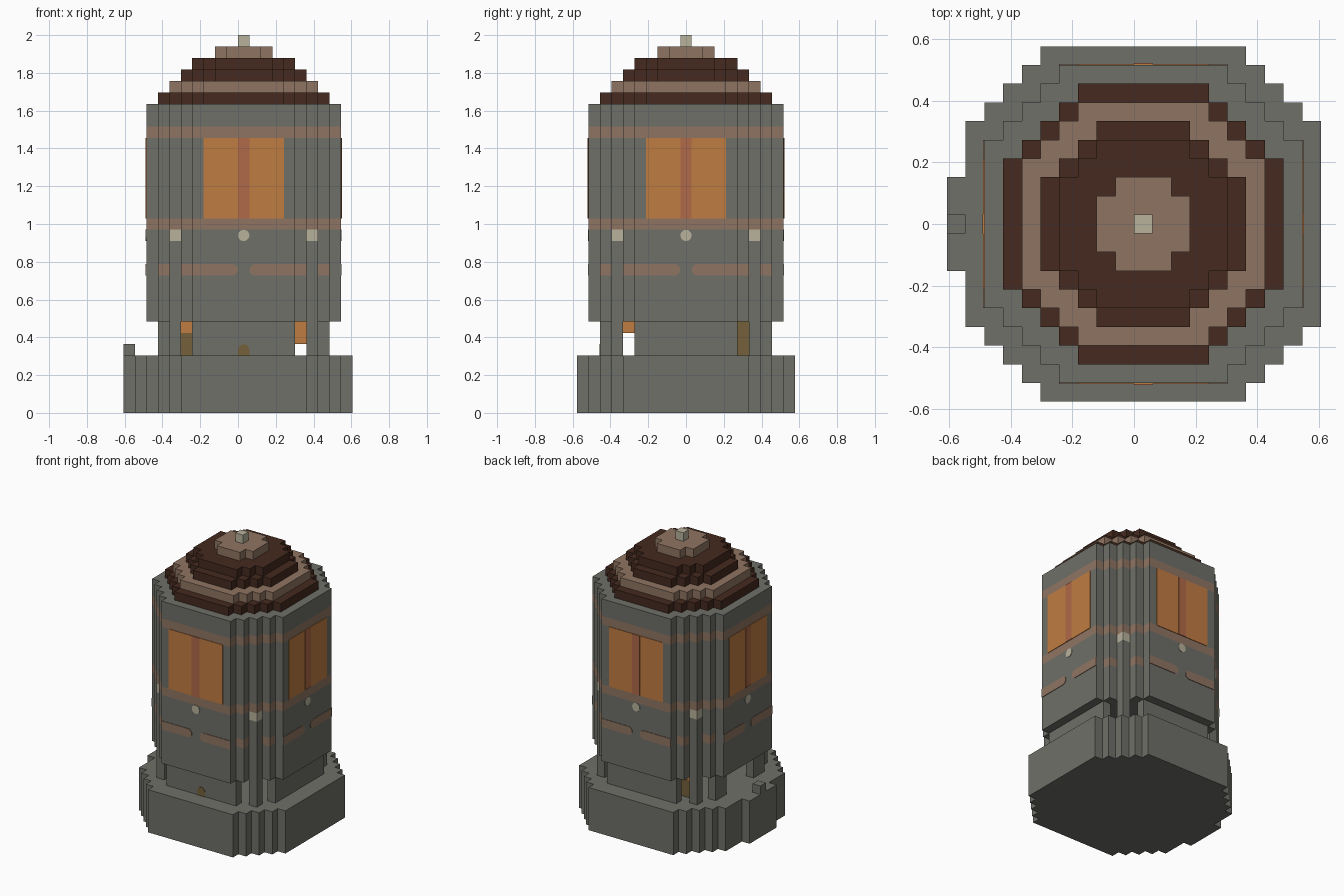
import bpy, bmesh, math
from mathutils import Matrix

if "Cube" in bpy.data.objects:
    bpy.data.objects.remove(bpy.data.objects["Cube"])

U = 2 / 33                                  # edge of one block
PLACE = Matrix.Translation((U / 2, 0, 0)) @ Matrix.Scale(U, 4)
COLOURS = {
    "stone_grey": (0.156, 0.162, 0.138),
    "dark_brown": (0.060, 0.023, 0.014),
    "tan": (0.275, 0.175, 0.122),
    "amber": (0.527, 0.202, 0.054),
    "red_clay": (0.434, 0.144, 0.065),
    "ivory": (0.479, 0.445, 0.333),
    "olive": (0.178, 0.117, 0.042),
}
NAMES = list(COLOURS)
MATS = []
for name, rgb in COLOURS.items():
    m = bpy.data.materials.new(name)
    m.use_nodes = True
    m.diffuse_color = (*rgb, 1)
    bsdf = m.node_tree.nodes["Principled BSDF"]
    bsdf.inputs["Base Color"].default_value = (*rgb, 1)
    bsdf.inputs["Roughness"].default_value = 0.9
    MATS.append(m)


def finish(name, bm, rule, turn=0):
    """Colour the faces by a rule and place the part (block units -> world)."""
    bmesh.ops.recalc_face_normals(bm, faces=bm.faces)
    mesh = bpy.data.meshes.new(name)
    used = []
    for f in bm.faces:
        colour = rule(f.calc_center_median()) if callable(rule) else rule
        if colour not in used:
            used.append(colour)
            mesh.materials.append(MATS[NAMES.index(colour)])
        f.material_index = used.index(colour)
    bm.transform(PLACE @ Matrix.Rotation(math.radians(turn), 4, "Z"))
    bm.to_mesh(mesh)
    bm.free()
    ob = bpy.data.objects.new(name, mesh)
    bpy.context.collection.objects.link(ob)
    return ob


def stepped_outline(flat, reach):
    """Octagon with staircase corners: flat side half length, half width."""
    quarter = [(reach, flat)]
    x, y = reach, flat
    while x > flat:
        quarter += [(x - 1, y), (x - 1, y + 1)]
        x, y = x - 1, y + 1
    pts = []
    for k in range(4):
        c, s = [(1, 0), (0, 1), (-1, 0), (0, -1)][k]
        pts += [(px * c - py * s, px * s + py * c) for px, py in quarter]
    return pts


def loft(name, outline, levels, rule):
    """Stack the outline through the levels and cap both ends."""
    bm = bmesh.new()
    rings = [[bm.verts.new((x, y, z)) for x, y in outline] for z in levels]
    n = len(outline)
    for a, b in zip(rings, rings[1:]):
        for i in range(n):
            j = (i + 1) % n
            bm.faces.new((a[i], a[j], b[j], b[i]))
    bm.faces.new(rings[0])
    bm.faces.new(rings[-1])
    return finish(name, bm, rule)


def block(name, x, y, z, rule, turn=0):
    """Box between ranges."""
    bm = bmesh.new()
    bmesh.ops.create_cube(bm, size=1)
    for v in bm.verts:
        v.co = [r[0] if c < 0 else r[1] for c, r in zip(v.co, (x, y, z))]
    return finish(name, bm, rule, turn)


def plate(name, pts, y, rule, turn=0, thick=0.06):
    """Thin plate lying on a wall that faces -y."""
    bm = bmesh.new()
    face = bm.faces.new([bm.verts.new((px, y, pz)) for px, pz in pts])
    out = bmesh.ops.extrude_face_region(bm, geom=[face])["geom"]
    for v in out:
        if isinstance(v, bmesh.types.BMVert):
            v.co.y -= thick
    return finish(name, bm, rule, turn)


def arc(cx, cz, r, start, end, n):
    angles = [math.radians(start + (end - start) * i / n) for i in range(n + 1)]
    return [(cx + r * math.cos(a), cz + r * math.sin(a)) for a in angles]


# Base with the entrance step
loft("base", stepped_outline(5.5, 9.5), (0, 5), "stone_grey")
block("entrance_step", (-10.5, -9.5), (-2.5, 2.5), (0, 5), "stone_grey")
block("step_post", (-10.5, -9.5), (-0.5, 0.5), (5, 6), "stone_grey")


# Main body: bands by height, corner posts by position
def body_colour(c):
    side, corner = max(abs(c.x), abs(c.y)), min(abs(c.x), abs(c.y)) > 5.5
    if 16 < c.z < 17 or 24 < c.z < 25:
        return "tan"
    if 12 < c.z < 13 and not corner and side < 8:
        return "tan"
    if 15 < c.z < 16 and corner:
        return "ivory"
    return "stone_grey"


loft("body", stepped_outline(4.5, 8.5), (8, 12, 13, 15, 16, 17, 24, 25, 27), body_colour)

# Painted details and lower walls on each of the four sides
for side, turn in (("front", 0), ("left", 90), ("back", 180), ("right", 270)):
    block(side + "_window", (-3.5, 3.5), (-8.56, -8.4), (17, 24), "amber", turn)
    block(side + "_window_bar", (-0.5, 0.5), (-8.6, -8.4), (17, 24), "red_clay", turn)
    plate(side + "_button", arc(0, 15.5, 0.5, 0, 330, 11), -8.5, "ivory", turn)
    for s, label in ((-1, "a"), (1, "b")):
        end = [(s * px, pz) for px, pz in arc(1, 12.5, 0.5, 90, 270, 8)]
        plate(side + "_stripe_" + label, end + [(s * 4.5, 12), (s * 4.5, 13)],
              -8.5, "tan", turn)
        block(side + "_corner_post_" + label, (-6.5, -5.5), (-6.5, -5.5), (5, 8),
              "stone_grey", turn) if s < 0 else None
    if side == "right":                     # doorway side
        for s in (-1, 1):
            block("doorway_wall", sorted((s * 2.5, s * 4.5)), (-7.5, -6.5), (5, 8),
                  "stone_grey", turn)
    else:
        block(side + "_lower_wall", (-4.5, 4.5), (-7.5, -6.5), (5, 8), "stone_grey", turn)

# Small arched hatch at the front
plate("front_hatch", [(-0.5, 5), (0.5, 5)] + arc(0, 5.5, 0.5, 0, 180, 8), -7.5, "olive")

# Fittings inside the open lower storey
block("inner_crate", (-5.5, -3.5), (4.5, 5.5), (5, 7), "olive")
block("inner_crate_lamp", (-5.5, -4.5), (4.5, 5.5), (7, 8), "amber")
block("inner_post", (-3.5, -2.5), (4.5, 5.5), (5, 8), "olive")
block("inner_lamp_front", (-0.5, 0.5), (-5.5, -4.5), (7, 8), "amber")
block("inner_lamp_left", (4.5, 5.5), (-0.5, 0.5), (6, 8), "amber")

# Tiered roof and finial
TIERS = [(3.5, 7.5, "dark_brown"), (3.5, 6.5, "tan"), (2.5, 5.5, "dark_brown"),
         (2.5, 4.5, "dark_brown"), (1.5, 2.5, "tan")]
for i, (flat, reach, colour) in enumerate(TIERS):
    loft("roof_tier_%d" % (i + 1), stepped_outline(flat, reach), (27 + i, 28 + i), colour)
block("finial", (-0.5, 0.5), (-0.5, 0.5), (32, 33), "ivory")
